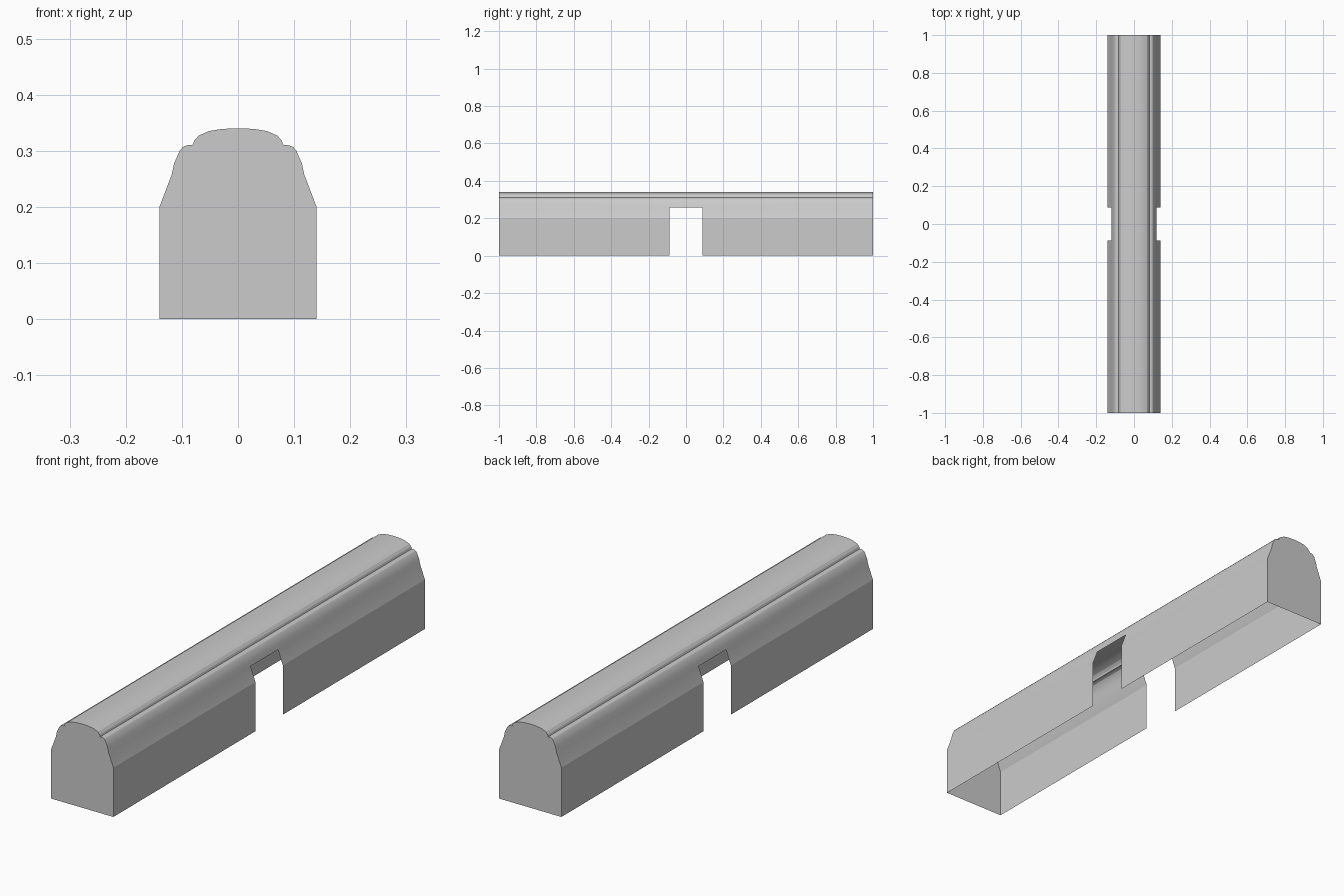
import bpy, bmesh, math

if "Cube" in bpy.data.objects:
    bpy.data.objects.remove(bpy.data.objects["Cube"])

# Right half of the cross-section (x, z), from the sill up to the roof centre
half = [(0.14, 0), (0.14, 0.2), (0.118, 0.258), (0.114, 0.277), (0.104, 0.3),
        (0.098, 0.307), (0.09, 0.31), (0.081, 0.31), (0.078, 0.318),
        (0.07, 0.327), (0.052, 0.335), (0.028, 0.339), (0, 0.34)]
profile = half + [(-x, z) for x, z in reversed(half[:-1])]

# Stations along the length; the middle bay is the side opening
stations = [-1, -0.088, 0.088, 1]
OPENING_TOP = 0.26


def build_shell():
    bm = bmesh.new()
    rings = [[bm.verts.new((x, y, z)) for x, z in profile] for y in stations]
    # Side walls and roof, leaving out the low faces of the middle bay
    for bay in range(3):
        a, b = rings[bay], rings[bay + 1]
        for i in range(len(profile) - 1):
            if bay == 1 and max(profile[i][1], profile[i + 1][1]) < OPENING_TOP:
                continue
            bm.faces.new((a[i], b[i], b[i + 1], a[i + 1]))
    # End walls; the underside stays open
    bm.faces.new(rings[0])
    bm.faces.new(rings[-1][::-1])
    loose = [v for v in bm.verts if not v.link_faces]
    bmesh.ops.delete(bm, geom=loose, context='VERTS')
    mesh = bpy.data.meshes.new("carriage_shell")
    bm.to_mesh(mesh)
    bm.free()
    obj = bpy.data.objects.new("carriage_shell", mesh)
    bpy.context.collection.objects.link(obj)
    return obj


shell = build_shell()

# Smooth the roof curves, keep the sill and end edges sharp
bpy.context.view_layer.objects.active = shell
shell.select_set(True)
bpy.ops.object.shade_smooth_by_angle(angle=math.radians(20))
